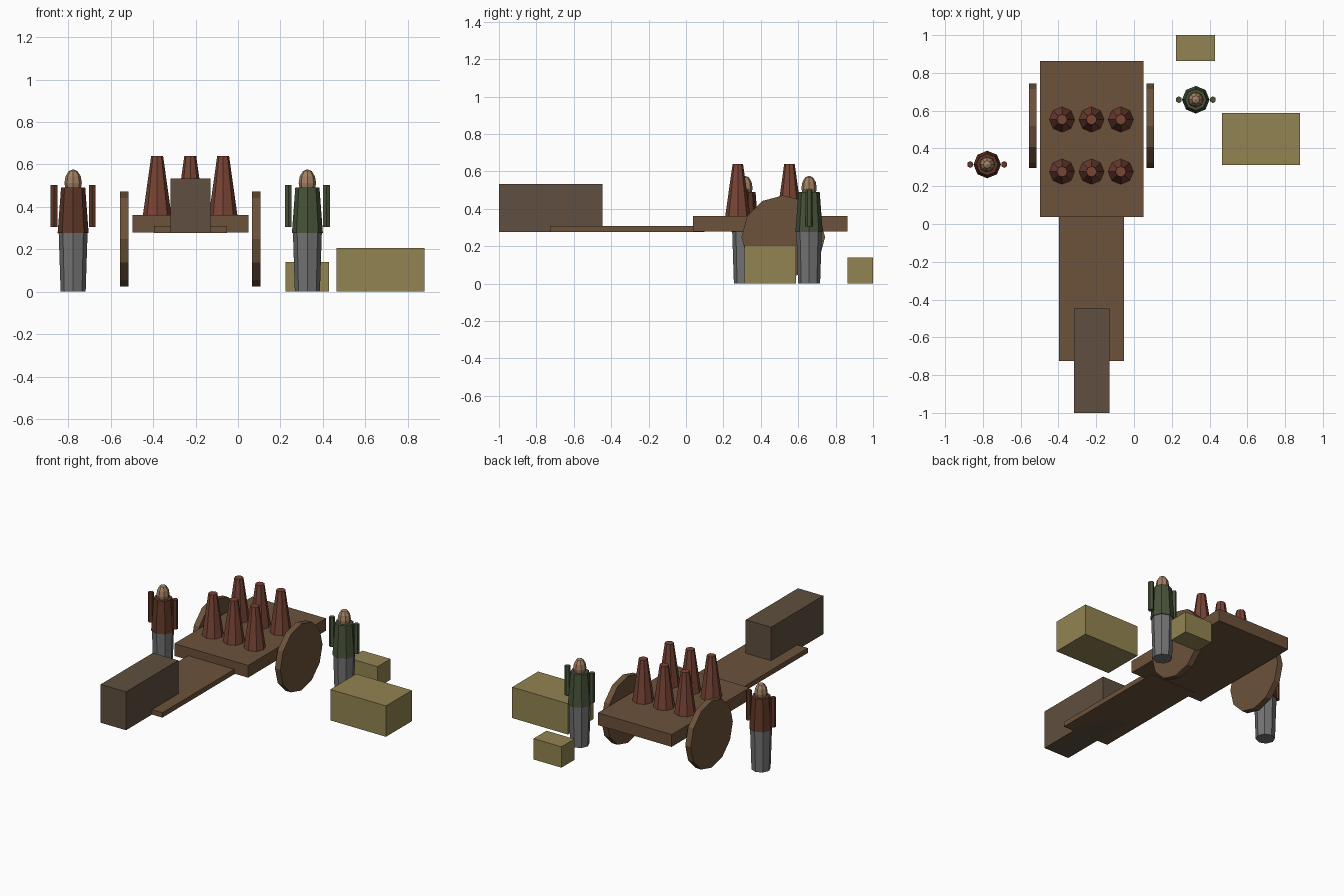
import bpy
from math import pi

if "Cube" in bpy.data.objects:
    bpy.data.objects.remove(bpy.data.objects["Cube"])


def material(name, rgb):
    m = bpy.data.materials.new(name)
    m.diffuse_color = (*rgb, 1)
    m.use_nodes = True
    m.node_tree.nodes["Principled BSDF"].inputs["Base Color"].default_value = m.diffuse_color
    return m


WOOD = material("brown wood", (0.150, 0.085, 0.043))
DARK_WOOD = material("dark wood", (0.115, 0.078, 0.050))
STRAW = material("straw", (0.290, 0.230, 0.085))
CLAY = material("clay", (0.190, 0.058, 0.036))
RUST = material("rust cloth", (0.120, 0.040, 0.020))
GREEN = material("green cloth", (0.065, 0.085, 0.042))
GREY = material("grey cloth", (0.170, 0.170, 0.170))
SKIN = material("skin", (0.360, 0.220, 0.125))


def finish(name, mat):
    o = bpy.context.object
    o.name = name
    o.data.materials.append(mat)
    return o


def box(name, mat, x, y, z):
    """Box given by its (min, max) along each axis."""
    bpy.ops.mesh.primitive_cube_add(size=1, location=[(a + b) / 2 for a, b in (x, y, z)])
    bpy.context.object.scale = [b - a for a, b in (x, y, z)]
    return finish(name, mat)


def taper(name, mat, x, y, z0, z1, r0, r1, sides=8):
    """Upright tapered prism from z0 to z1."""
    bpy.ops.mesh.primitive_cone_add(vertices=sides, radius1=r0, radius2=r1, depth=z1 - z0,
                                    location=(x, y, (z0 + z1) / 2))
    return finish(name, mat)


# Cart: bed, tongue plank and front box
box("cart_bed", WOOD, (-0.498, 0.049), (0.037, 0.863), (0.280, 0.362))
box("cart_tongue", WOOD, (-0.396, -0.053), (-0.725, 0.100), (0.276, 0.309))
box("front_box", DARK_WOOD, (-0.318, -0.130), (-1.0, -0.447), (0.276, 0.533))

# Wheels: 12-sided discs
for side, x in (("left", -0.535), ("right", 0.086)):
    bpy.ops.mesh.primitive_cylinder_add(vertices=12, radius=0.2235, depth=0.04,
                                        location=(x, 0.52, 0.2485), rotation=(0, pi / 2, 0))
    finish(f"{side}_wheel", WOOD)

# Load: two rows of tapered jars
for x in (-0.381, -0.225, -0.070):
    for y in (0.277, 0.553):
        taper("jar", CLAY, x, y, 0.362, 0.640, 0.067, 0.028)


def figure(label, x, y, cloth):
    taper(f"{label}_legs", GREY, x, y, 0, 0.276, 0.059, 0.068)
    taper(f"{label}_torso", cloth, x, y, 0.276, 0.490, 0.073, 0.057)
    for s in (-1, 1):
        taper(f"{label}_arm", cloth, x + s * 0.090, y, 0.306, 0.503, 0.018, 0.018, 6)
    bpy.ops.mesh.primitive_uv_sphere_add(segments=8, ring_count=6, radius=1,
                                         location=(x, y, 0.512))
    bpy.context.object.scale = (0.041, 0.041, 0.065)
    finish(f"{label}_head", SKIN)


# Two standing figures
figure("left_figure", -0.777, 0.315, RUST)
figure("right_figure", 0.327, 0.658, GREEN)

# Bales on the ground
box("large_bale", STRAW, (0.465, 0.878), (0.313, 0.587), (0, 0.207))
box("small_bale", STRAW, (0.223, 0.430), (0.863, 1.0), (0, 0.140))
